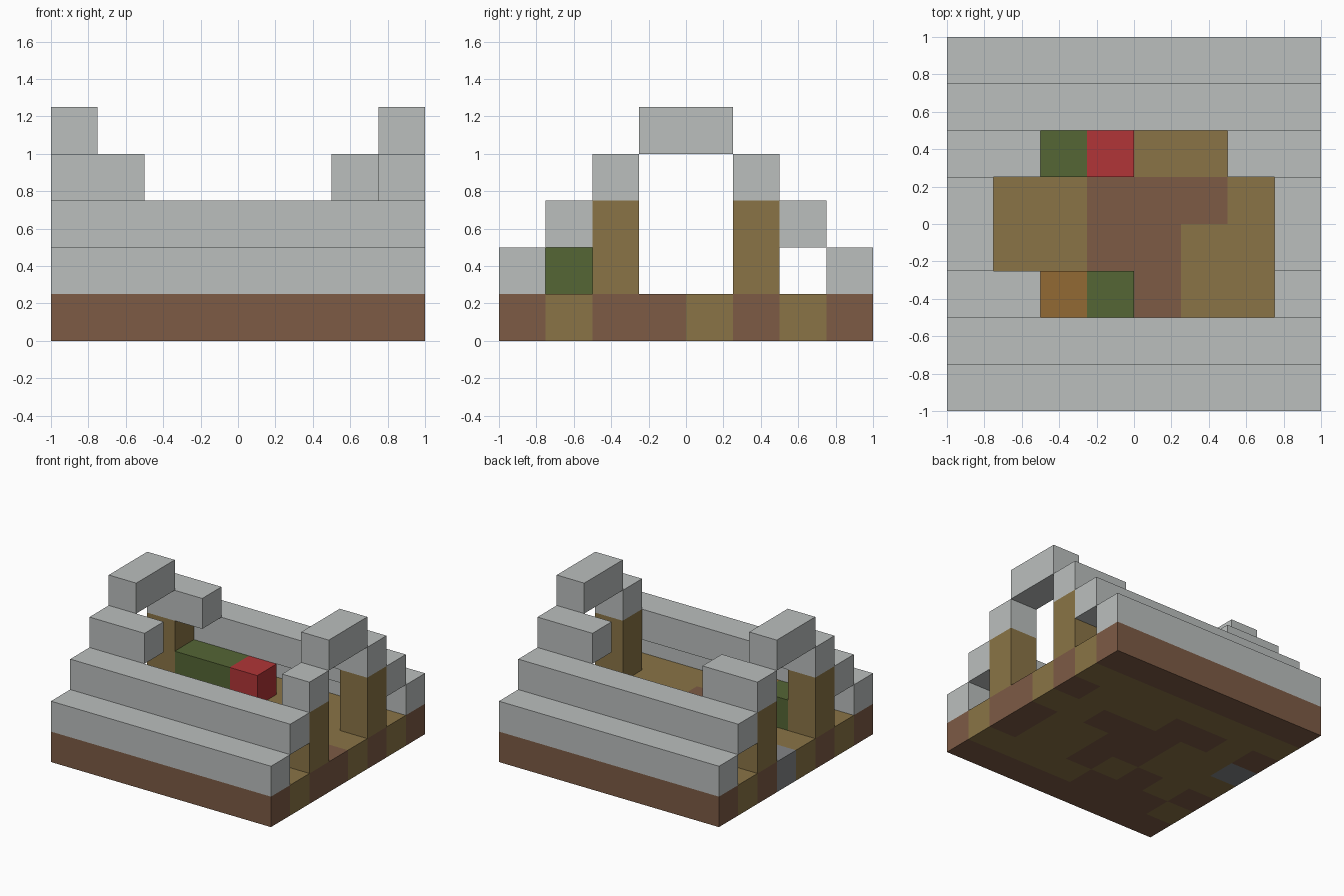
import bpy
import bmesh

if "Cube" in bpy.data.objects:
    bpy.data.objects.remove(bpy.data.objects["Cube"], do_unlink=True)

U = 0.25  # size of one block


def material(name, r, g, b):
    linear = [((c / 255 + 0.055) / 1.055) ** 2.4 for c in (r, g, b)] + [1]
    m = bpy.data.materials.new(name)
    m.use_nodes = True
    m.diffuse_color = linear
    m.node_tree.nodes["Principled BSDF"].inputs["Base Color"].default_value = linear
    return m


stone = material("pale_stone", 187, 191, 190)
earth = material("brown_earth", 125, 91, 69)
plank = material("tan_plank", 138, 116, 70)
cobble = material("dark_stone", 131, 133, 135)
moss = material("moss_green", 85, 102, 53)
cloth = material("pillow_red", 177, 53, 55)
oak = material("table_orange", 146, 106, 51)


def finish(name, bm, mats):
    mesh = bpy.data.meshes.new(name)
    bm.to_mesh(mesh)
    bm.free()
    for m in mats:
        mesh.materials.append(m)
    obj = bpy.data.objects.new(name, mesh)
    bpy.context.collection.objects.link(obj)
    return obj


def block(name, mat, x, y, z):
    """Box spanning block ranges (start, end), counted from the left front corner."""
    bm = bmesh.new()
    bmesh.ops.create_cube(bm, size=1)
    for v in bm.verts:
        for axis, (a, b), shift in zip(range(3), (x, y, z), (4, 4, 0)):
            v.co[axis] = ((b if v.co[axis] > 0 else a) - shift) * U
    return finish(name, bm, [mat])


# Floor slab: one patchwork of square cells, listed from the back to the front
FLOOR = ["BBBBBBBB",
         "TTTTTTTT",
         "BTBBTTTB",
         "GTTBBBTT",
         "TTTBBTTB",
         "BTBTBTTB",
         "TBBBTTTT",
         "BBBBBBBB"]
bm = bmesh.new()
bmesh.ops.create_grid(bm, x_segments=8, y_segments=8, size=1)
top = bmesh.ops.extrude_face_region(bm, geom=bm.faces[:], use_keep_orig=True)["geom"]
bmesh.ops.translate(bm, vec=(0, 0, U),
                    verts=[g for g in top if isinstance(g, bmesh.types.BMVert)])
bmesh.ops.recalc_face_normals(bm, faces=bm.faces)
for f in bm.faces:
    c = f.calc_center_median() * 0.99
    f.material_index = "BTG".index(FLOOR[int((1 - c.y) / U)][int((c.x + 1) / U)])
finish("floor_slab", bm, [earth, plank, cobble])

# Stepped roof and posts, repeated front and back
for side, flip in (("front", False), ("back", True)):
    def row(r):
        return (7 - r, 8 - r) if flip else (r, r + 1)

    block(side + "_low_step", stone, (0, 8), row(0), (1, 2))
    block(side + "_middle_step", stone, (0, 8), row(1), (2, 3))
    block(side + "_left_upper_step", stone, (6 if flip else 7, 8), row(2), (3, 4))
    block(side + "_right_upper_step", stone, (0, 2), row(2), (3, 4))
    for end, x in (("left", (7, 8)), ("right", (0, 1))):
        block(f"{side}_{end}_post", plank, x, row(2), (1, 3))

# Ridge stones over the two gable openings
for end, x in (("left", (7, 8)), ("right", (0, 1))):
    block(end + "_ridge", stone, x, (3, 5), (4, 5))

# Bed along the back
block("bed_blanket", moss, (1, 3), (5, 6), (1, 2))
block("bed_pillow", cloth, (3, 4), (5, 6), (1, 2))

# Table with seats along the front
block("table", oak, (2, 3), (2, 3), (1, 2))
block("right_seat", moss, (1, 2), (2, 3), (1, 2))
block("left_seat", moss, (3, 4), (2, 3), (1, 2))
block("wall_seat", moss, (2, 3), (1, 2), (1, 2))
